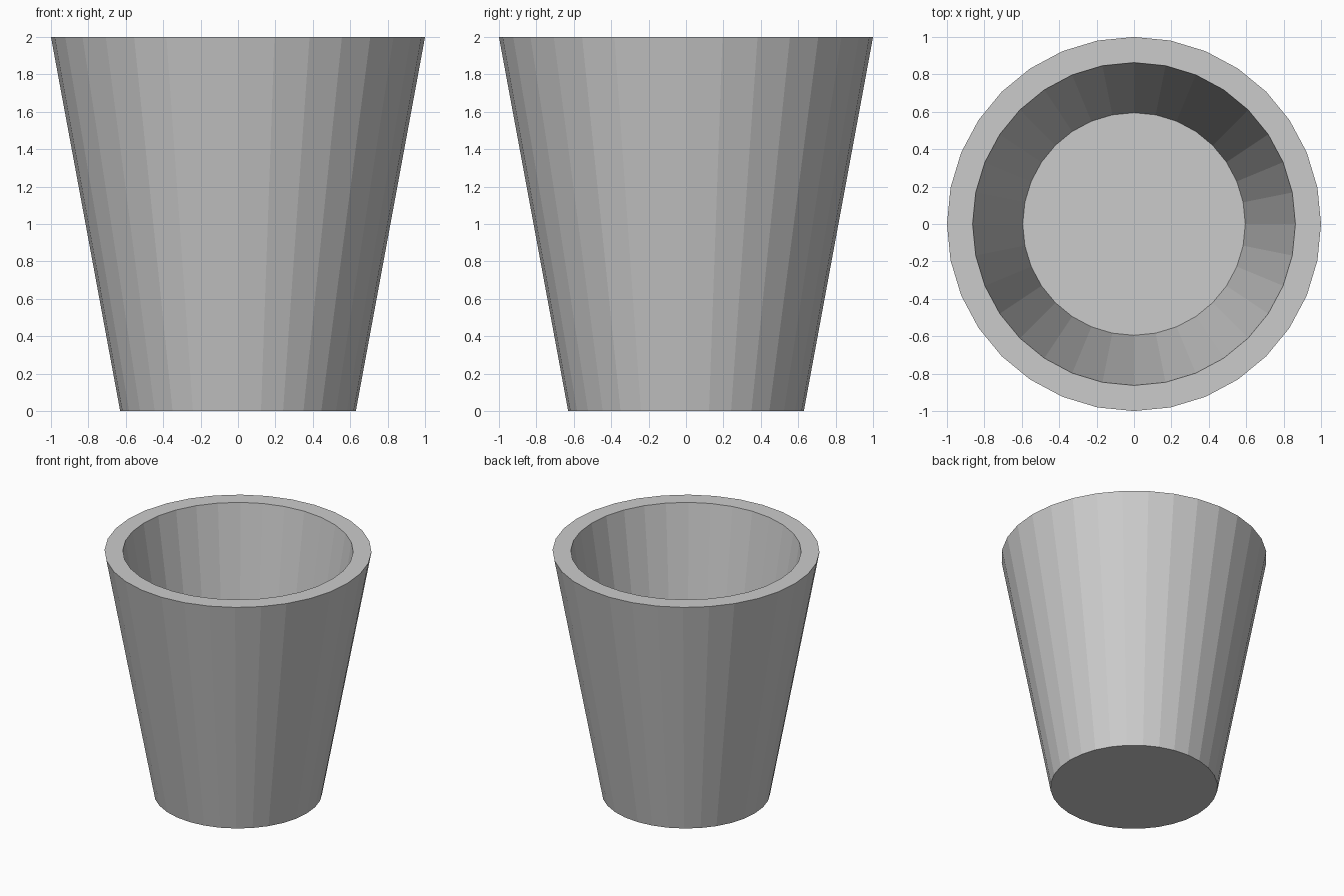
import bpy, bmesh
from math import cos, sin, tau

if "Cube" in bpy.data.objects:
    bpy.data.objects.remove(bpy.data.objects["Cube"])

SIDES = 32
# Profile (radius, height): outer base, outer rim, inner rim, inner floor
PROFILE = [(0.63, 0.0), (1.0, 2.0), (0.863, 2.0), (0.595, 0.32)]

bm = bmesh.new()
rings = [[bm.verts.new((r * cos(tau * i / SIDES), r * sin(tau * i / SIDES), z))
          for i in range(SIDES)] for r, z in PROFILE]

# Outer wall, rim and inner wall
for a, b in zip(rings, rings[1:]):
    for i in range(SIDES):
        j = (i + 1) % SIDES
        bm.faces.new((a[i], a[j], b[j], b[i]))

# Underside and inner floor
bm.faces.new(rings[0][::-1])
bm.faces.new(rings[-1])
bmesh.ops.recalc_face_normals(bm, faces=bm.faces)

mesh = bpy.data.meshes.new("tapered_pot")
bm.to_mesh(mesh)
bm.free()
bpy.context.collection.objects.link(bpy.data.objects.new("tapered_pot", mesh))
